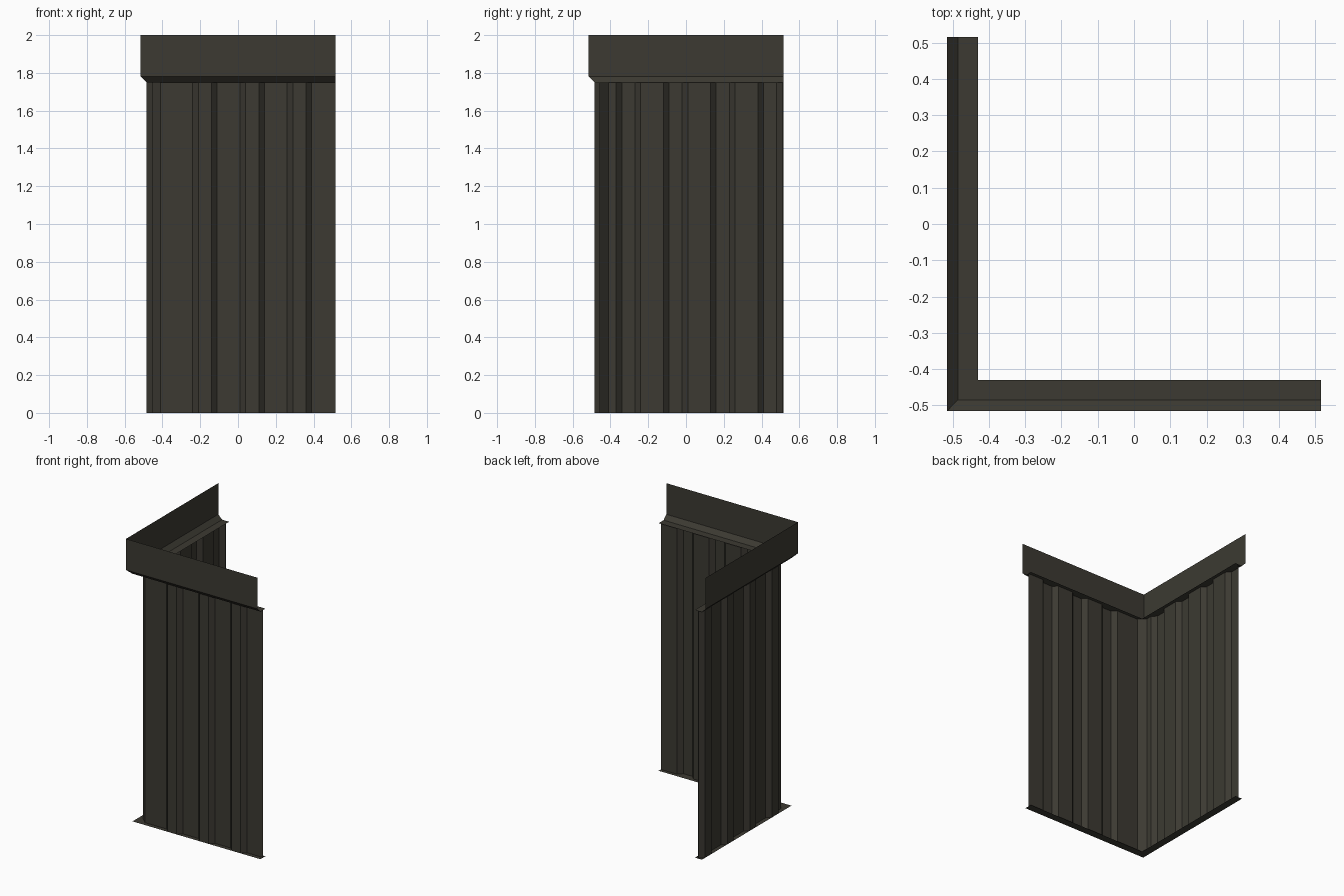
import bpy

if "Cube" in bpy.data.objects:
    bpy.data.objects.remove(bpy.data.objects["Cube"])

END = 0.515      # open ends of both wings
OUT, IN = -0.485, -0.455   # rib crest and pan planes

mat = bpy.data.materials.new("dark olive metal")
mat.diffuse_color = (0.045, 0.042, 0.032, 1)
mat.use_nodes = True
mat.node_tree.nodes["Principled BSDF"].inputs["Base Color"].default_value = mat.diffuse_color


def make(name, rows):
    """Skin a grid of point rows (top row first) into an outward-facing sheet."""
    n = len(rows[0])
    verts = [p for r in rows for p in r]
    faces = [((i + 1) * n + j, (i + 1) * n + j + 1, i * n + j + 1, i * n + j)
             for i in range(len(rows) - 1) for j in range(n - 1)]
    me = bpy.data.meshes.new(name)
    me.from_pydata(verts, [], [f[::1] for f in faces])
    me.materials.append(mat)
    ob = bpy.data.objects.new(name, me)
    bpy.context.collection.objects.link(ob)
    return ob


def l_sweep(name, profile):
    """Sweep an (offset, z) profile round the mitred corner."""
    make(name, [[(o, END, z), (o, o, z), (END, o, z)] for o, z in profile])


def ribs(centres):
    """Trapezoid ribs as (position along wing, depth) points."""
    pts = []
    for c in centres:
        pts += [(c - 0.065, IN), (c - 0.035, OUT), (c + 0.035, OUT), (c + 0.065, IN)]
    return pts


# top fascia with sloped drip edge and ledge
l_sweep("top_fascia", [(-0.515, 2.0), (-0.515, 1.78), (OUT, 1.75), (-0.43, 1.75)])

# flat base strip
l_sweep("base_strip", [(OUT, 0.0), (-0.43, 0.0)])

# corrugated wall with bevelled corner
side = [(-0.41, IN)] + ribs([-0.305 + 0.25 * i for i in range(4)]) + [(END, IN)]
front = [(-0.41, IN)] + ribs([-0.175 + 0.25 * i for i in range(3)]) + [(END, IN)]
plan = [(d, t) for t, d in reversed(side)] + front
make("corrugated_wall", [[(x, y, z) for x, y in plan] for z in (1.75, 0.0)])
